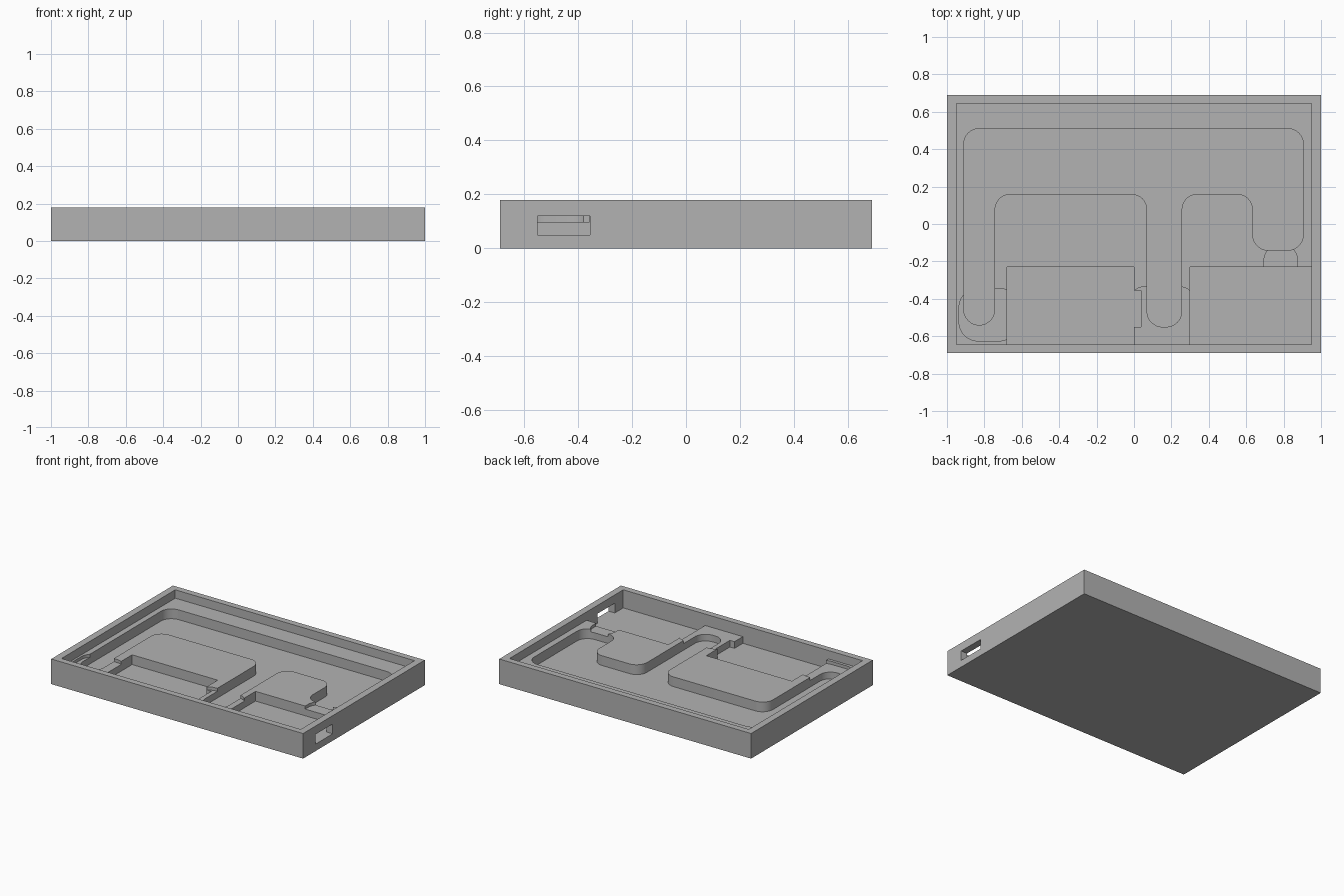
import bpy
import bmesh
from mathutils import Vector

cube = bpy.data.objects.get("Cube")
if cube:
    bpy.data.objects.remove(cube, do_unlink=True)

TOP, LEDGE, SHALLOW, FLOOR = 0.18, 0.12, 0.098, 0.05
ABOVE = 0.3

grey = bpy.data.materials.new("plain_grey")
grey.use_nodes = True
colour = (0.45, 0.45, 0.45, 1)
grey.diffuse_color = colour
grey.node_tree.nodes["Principled BSDF"].inputs["Base Color"].default_value = colour


def fillet(corners, radius, steps=10):
    """Round every right-angled corner of a closed outline."""
    pts = [Vector(c) for c in corners]
    out = []
    for i, p in enumerate(pts):
        a = (pts[i - 1] - p).normalized() * radius
        b = (pts[(i + 1) % len(pts)] - p).normalized() * radius
        centre = p + a + b
        for k in range(steps + 1):
            arm = (-b).lerp(-a, k / steps).normalized() * radius
            out.append(centre + arm)
    return out


def rect(x0, x1, y0, y1):
    return [(x0, y0), (x1, y0), (x1, y1), (x0, y1)]


def prism(name, outline, z0, z1):
    """Extrude a flat outline into a solid."""
    bm = bmesh.new()
    face = bm.faces.new([bm.verts.new((p[0], p[1], z0)) for p in outline])
    ext = bmesh.ops.extrude_face_region(bm, geom=[face])
    tops = [g for g in ext["geom"] if isinstance(g, bmesh.types.BMVert)]
    bmesh.ops.translate(bm, verts=tops, vec=(0, 0, z1 - z0))
    bmesh.ops.recalc_face_normals(bm, faces=bm.faces)
    mesh = bpy.data.meshes.new(name)
    bm.to_mesh(mesh)
    bm.free()
    mesh.materials.append(grey)
    obj = bpy.data.objects.new(name, mesh)
    bpy.context.collection.objects.link(obj)
    return obj


def carve(body, name, outline, z0, z1=ABOVE):
    """Subtract an extruded outline from the body."""
    cutter = prism(name, outline, z0, z1)
    cutter.hide_render = True
    mod = body.modifiers.new(name, "BOOLEAN")
    mod.operation = "DIFFERENCE"
    mod.solver = "EXACT"
    mod.object = cutter
    bpy.context.view_layer.objects.active = body
    bpy.ops.object.modifier_apply(modifier=mod.name)
    bpy.data.objects.remove(cutter, do_unlink=True)


# Solid tray block
tray = prism("case_tray", rect(-1, 1, -0.69, 0.69), 0, TOP)

# Recess inside the rim
carve(tray, "rim_recess", rect(-0.95, 0.95, -0.645, 0.645), LEDGE)

# Shallow wire troughs
carve(tray, "left_trough", fillet(rect(-0.935, -0.62, -0.625, -0.345), 0.1), SHALLOW)
carve(tray, "middle_trough", [p for p in fillet(rect(-0.03, 0.33, -0.9, -0.335), 0.09)
                              if p.y > -0.7] + [Vector((-0.03, -0.645)), Vector((0.33, -0.645))],
      SHALLOW)
carve(tray, "right_trough", fillet(rect(0.695, 0.875, -0.35, -0.11), 0.085), SHALLOW)

# Deep three-legged channel
channel = [(-0.91, -0.54), (-0.745, -0.54), (-0.745, 0.16), (0.07, 0.16),
           (0.07, -0.55), (0.255, -0.55), (0.255, 0.16), (0.635, 0.16),
           (0.635, -0.14), (0.905, -0.14), (0.905, 0.51), (-0.91, 0.51)]
carve(tray, "deep_channel", fillet(channel, 0.082), FLOOR)

# Rectangular board pockets and the plug notch
carve(tray, "left_pocket", rect(-0.68, 0, -0.645, -0.23), FLOOR)
carve(tray, "right_pocket", rect(0.3, 0.95, -0.645, -0.23), FLOOR)
carve(tray, "plug_notch", rect(-0.1, 0.037, -0.55, -0.355), FLOOR)

# Port window through the side wall
carve(tray, "port_window", rect(0.9, 1.1, -0.55, -0.355), FLOOR, LEDGE)

# Smooth the rounded walls, keep edges crisp
bpy.ops.object.select_all(action="DESELECT")
tray.select_set(True)
bpy.context.view_layer.objects.active = tray
bpy.ops.object.shade_smooth_by_angle()
